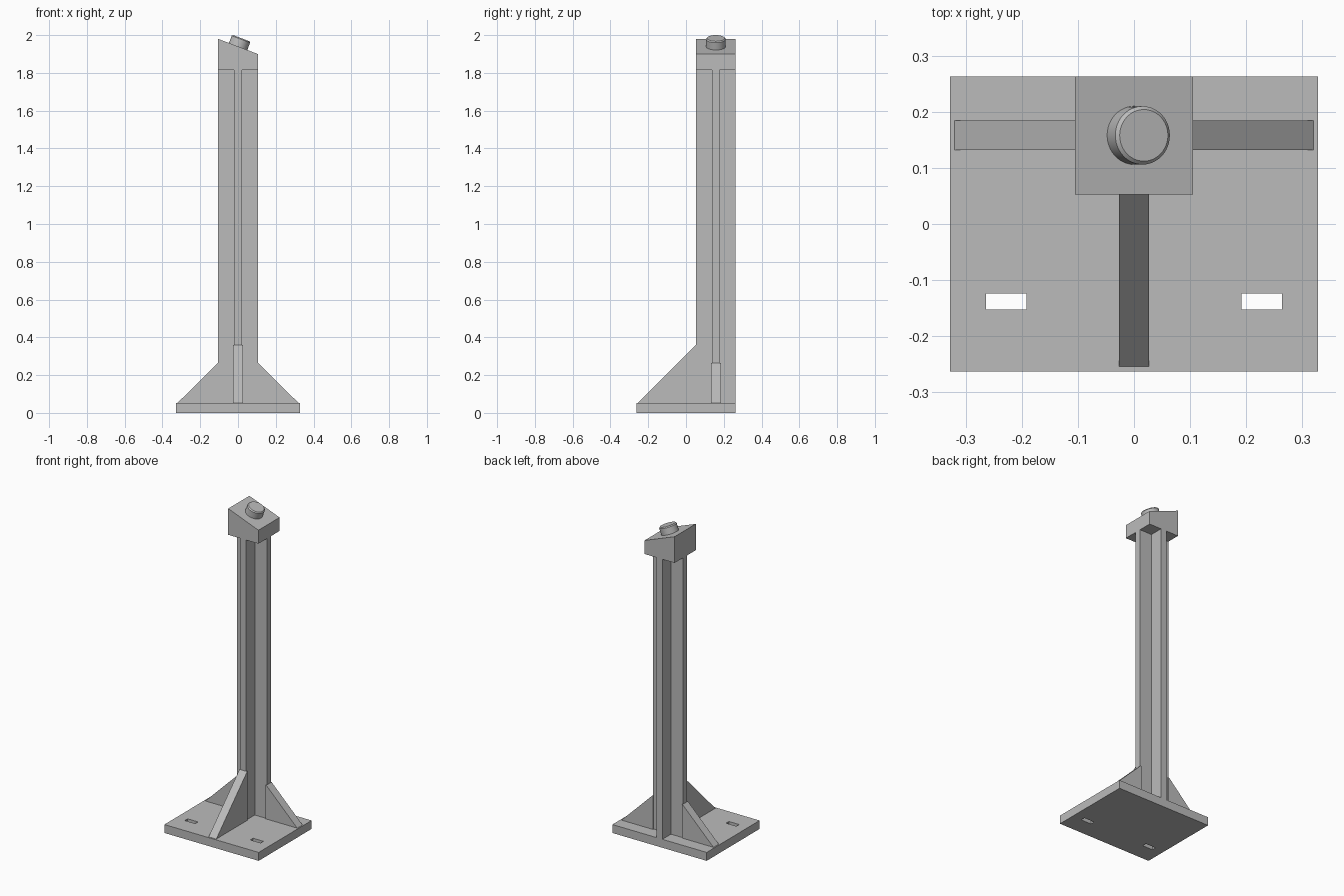
import bpy, bmesh, math
from mathutils import Matrix, Vector

cube = bpy.data.objects.get("Cube")
if cube:
    bpy.data.objects.remove(cube, do_unlink=True)

grey = bpy.data.materials.new("plain grey")
grey.use_nodes = True
grey.diffuse_color = (0.5, 0.5, 0.5, 1)
grey.node_tree.nodes["Principled BSDF"].inputs["Base Color"].default_value = (0.5, 0.5, 0.5, 1)

HALF = 0.105          # half width of the post and head
POST_Y = 0.158        # post centre line
PLATE_TOP = 0.053
HEAD_Z = 1.815
HIGH, LOW = 1.98, 1.90


def prism(name, points, direction):
    """Extrude a closed polygon along a direction."""
    bm = bmesh.new()
    face = bm.faces.new([bm.verts.new(p) for p in points])
    moved = bmesh.ops.extrude_face_region(bm, geom=[face])["geom"]
    verts = [g for g in moved if isinstance(g, bmesh.types.BMVert)]
    bmesh.ops.translate(bm, verts=verts, vec=Vector(direction))
    bmesh.ops.recalc_face_normals(bm, faces=bm.faces)
    mesh = bpy.data.meshes.new(name)
    bm.to_mesh(mesh)
    bm.free()
    mesh.materials.append(grey)
    obj = bpy.data.objects.new(name, mesh)
    bpy.context.collection.objects.link(obj)
    return obj


def box(name, x0, x1, y0, y1, z0, z1):
    return prism(name, [(x0, y0, z0), (x1, y0, z0), (x1, y1, z0), (x0, y1, z0)], (0, 0, z1 - z0))


# Base plate with two slots cut through
plate = box("base_plate", -0.328, 0.328, -0.263, 0.263, 0, PLATE_TOP)
for side, label in ((1, "left"), (-1, "right")):
    x0, x1 = sorted((side * 0.192, side * 0.264))
    cutter = box(label + "_slot_cutter", x0, x1, -0.152, -0.124, -0.05, 0.1)
    cutter.hide_render = True
    cutter.hide_viewport = True
    cutter.display_type = "WIRE"
    slot = plate.modifiers.new(label + "_slot", "BOOLEAN")
    slot.operation = "DIFFERENCE"
    slot.solver = "EXACT"
    slot.object = cutter

# Post with a cross section of four equal arms
t, h = 0.02, HALF
quarter = [(t, t), (t, h), (-t, h)]
cross = []
for i in range(4):
    spin = Matrix.Rotation(i * math.pi / 2, 2)
    cross += [spin @ Vector(p) for p in quarter]
prism("cross_post", [(p.x, p.y + POST_Y, PLATE_TOP) for p in cross], (0, 0, HEAD_Z - PLATE_TOP))

# Side and front gussets
g = 0.0265
for side, label in ((1, "left"), (-1, "right")):
    outline = [(0.1, PLATE_TOP), (0.32, PLATE_TOP), (HALF, 0.265), (0.1, 0.265)]
    prism(label + "_gusset", [(side * x, POST_Y - g, z) for x, z in outline], (0, 2 * g, 0))
outline = [(0.058, PLATE_TOP), (-0.254, PLATE_TOP), (0.053, 0.36), (0.058, 0.36)]
prism("front_gusset", [(-g, y, z) for y, z in outline], (2 * g, 0, 0))

# Head block with a sloping top
head = [(-HALF, HEAD_Z), (HALF, HEAD_Z), (HALF, LOW), (-HALF, HIGH)]
prism("head_block", [(x, POST_Y - HALF, z) for x, z in head], (0, 2 * HALF, 0))

# Round button standing square to the slope
tilt = math.atan2(HIGH - LOW, 2 * HALF)
length = 0.06
axis = Vector((math.sin(tilt), 0, math.cos(tilt)))
centre = Vector((0, POST_Y, 1.938)) + axis * (0.049 - length / 2)
bpy.ops.mesh.primitive_cylinder_add(vertices=48, radius=0.052, depth=length,
                                    location=centre, rotation=(0, tilt, 0))
button = bpy.context.object
button.name = "button"
button.data.materials.append(grey)
bevel = button.modifiers.new("rim", "BEVEL")
bevel.width = 0.006
bevel.segments = 1
bevel.limit_method = "ANGLE"
bpy.ops.object.shade_smooth_by_angle(angle=math.radians(30))
